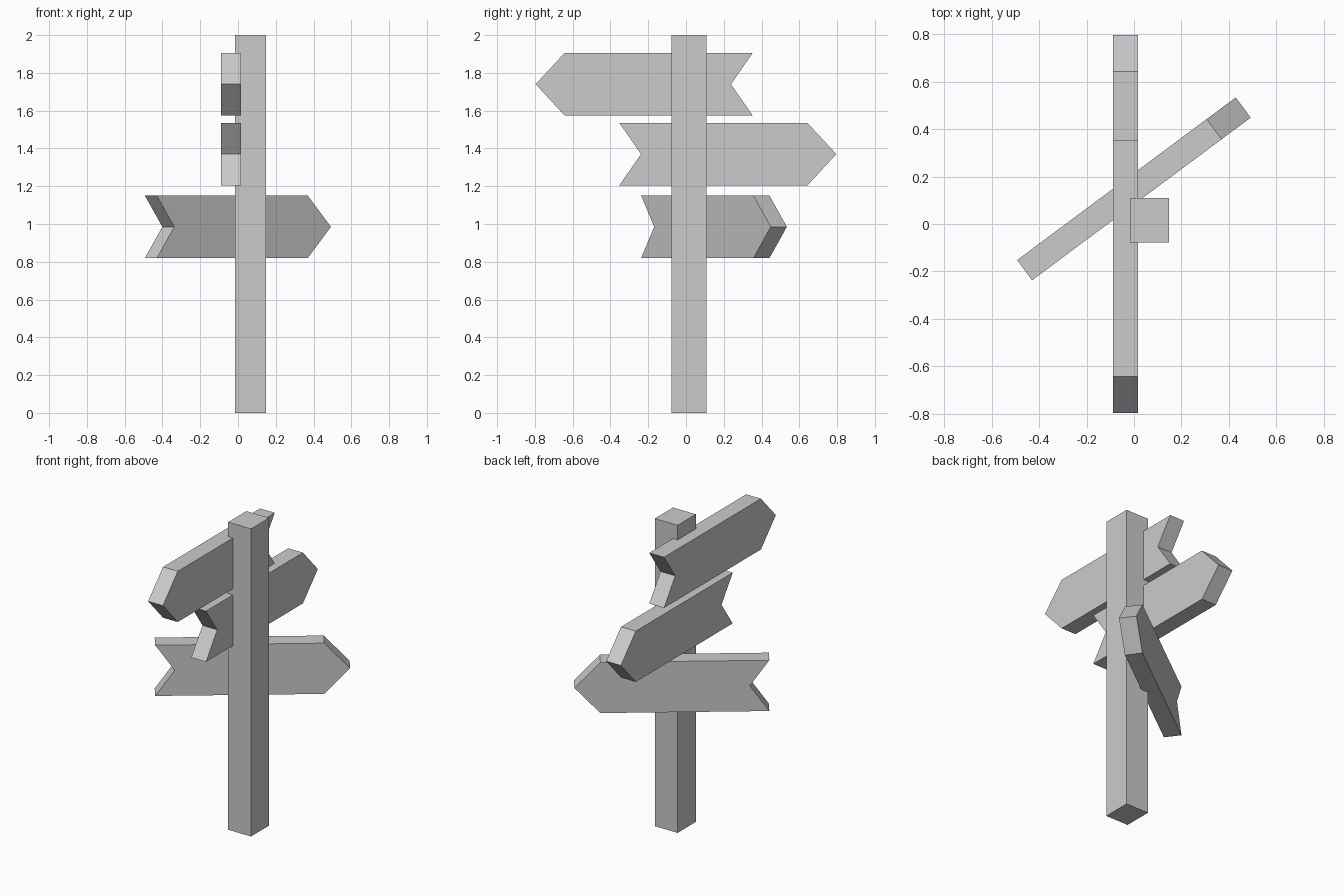
import bpy, bmesh, math
from mathutils import Matrix

if "Cube" in bpy.data.objects:
    bpy.data.objects.remove(bpy.data.objects["Cube"])


def extrude_profile(name, profile, vec, matrix):
    """Solid made by extruding a flat outline along vec."""
    bm = bmesh.new()
    face = bm.faces.new([bm.verts.new(p) for p in profile])
    ext = bmesh.ops.extrude_face_region(bm, geom=[face])
    moved = [g for g in ext["geom"] if isinstance(g, bmesh.types.BMVert)]
    bmesh.ops.translate(bm, verts=moved, vec=vec)
    bmesh.ops.recalc_face_normals(bm, faces=bm.faces)
    mesh = bpy.data.meshes.new(name)
    bm.to_mesh(mesh)
    bm.free()
    obj = bpy.data.objects.new(name, mesh)
    obj.matrix_world = matrix
    bpy.context.collection.objects.link(obj)
    return obj


# Square post
x0, x1, y0, y1 = -0.016, 0.148, -0.078, 0.109
extrude_profile("post", [(x0, y0, 0), (x1, y0, 0), (x1, y1, 0), (x0, y1, 0)],
                (0, 0, 2), Matrix())

# Arrow board outline: pointed tip at +x, notched tail at -x
H, T = 0.165, 0.106
arrow = [(0.796, 0), (0.643, H), (-0.353, H), (-0.238, 0), (-0.353, -H), (0.643, -H)]
outline = [(u, -T / 2, w) for u, w in arrow]

# Boards: name, centre, heading in degrees
boards = [
    ("top_sign", (-0.036, 0, 1.74), -90),
    ("middle_sign", (-0.036, 0, 1.37), 90),
    ("bottom_sign", (-0.178, 0.016, 0.985), 36.65),
]
for name, loc, heading in boards:
    extrude_profile(name, outline, (0, T, 0),
                    Matrix.Translation(loc) @ Matrix.Rotation(math.radians(heading), 4, 'Z'))
